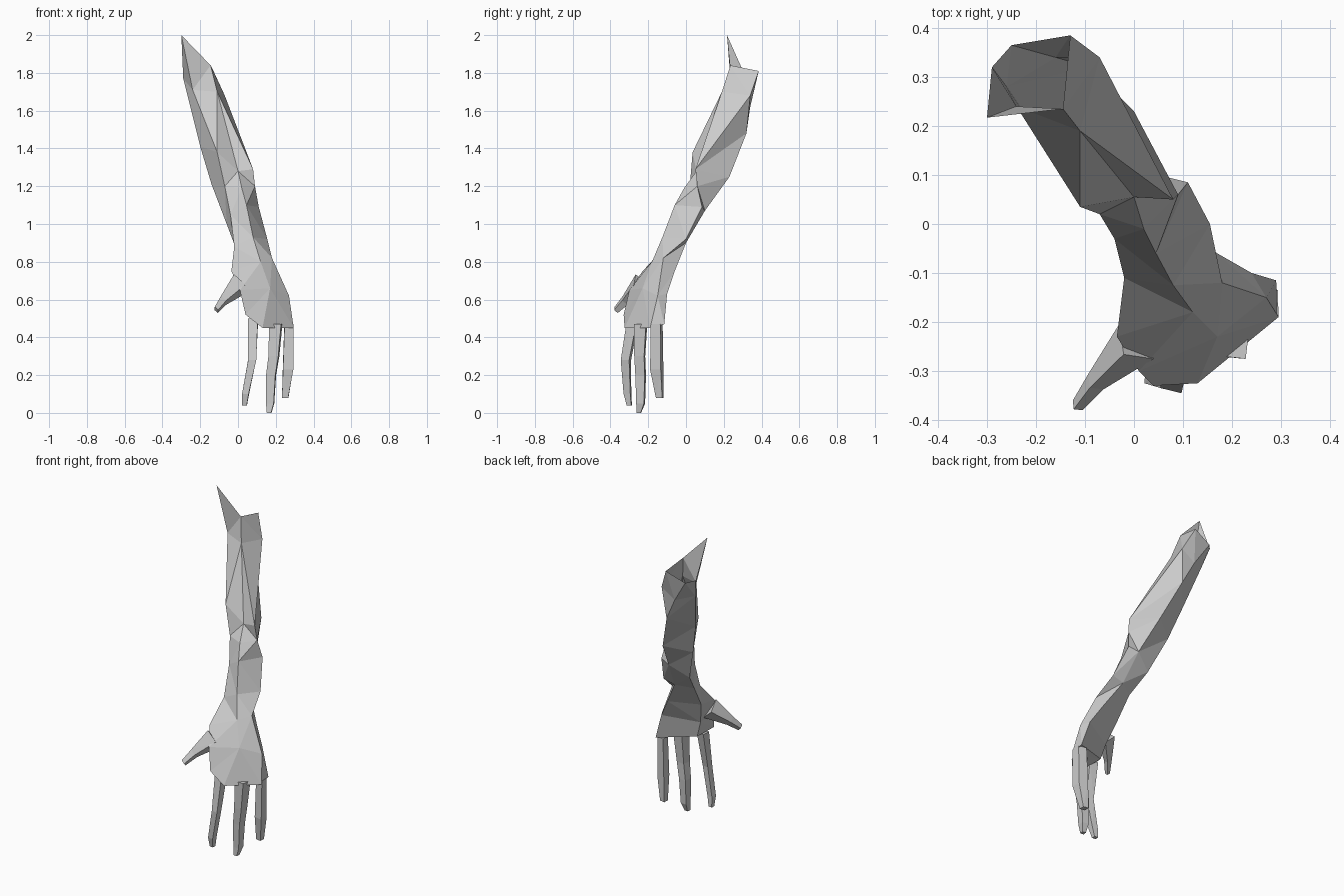
import bpy, bmesh
from mathutils import Vector

skin = bpy.data.materials.new("light_grey")
skin.diffuse_color = (0.6, 0.6, 0.6, 1)


def loft(name, rings, cap_start=False, cap_end=False):
    """Bridge rings of equal size into a flat-faced triangulated skin."""
    bm = bmesh.new()
    loops = [[bm.verts.new(p) for p in ring] for ring in rings]
    n = len(loops[0])
    for a, b in zip(loops, loops[1:]):
        for i in range(n):
            j = (i + 1) % n
            bm.faces.new((a[i], a[j], b[j], b[i]))
    if cap_start:
        bm.faces.new(loops[0])
    if cap_end:
        bm.faces.new(loops[-1])
    bmesh.ops.triangulate(bm, faces=bm.faces[:], quad_method='SHORT_EDGE')
    bmesh.ops.recalc_face_normals(bm, faces=bm.faces[:])
    mesh = bpy.data.meshes.new(name)
    bm.to_mesh(mesh)
    bm.free()
    mesh.materials.append(skin)
    obj = bpy.data.objects.new(name, mesh)
    bpy.context.collection.objects.link(obj)
    return obj


def digit(name, joints, wide, deep):
    """Four-sided finger: joints are (x, y, z, half width, half depth)."""
    w, d = Vector(wide).normalized(), Vector(deep).normalized()
    rings = []
    for x, y, z, hw, hd in joints:
        c = Vector((x, y, z))
        rings.append([c + w * hw, c + d * hd, c - w * hw, c - d * hd])
    return loft(name, rings, True, True)


# Cross-sections, each ordered front, right, back, left, front-left
elbow = [(0.045, -0.06, 1.10), (0.11, 0.085, 1.09), (0.05, 0.10, 1.07),
         (-0.06, 0.05, 1.00), (-0.04, -0.03, 1.05)]
wrist = [(0.08, -0.125, 0.93), (0.155, 0.0, 0.92), (0.08, 0.0, 0.90),
         (-0.015, -0.06, 0.88), (-0.02, -0.11, 0.88)]

# Arm, open at the shoulder with a pointed flap
loft("arm", [
    [(-0.145, 0.235, 1.84), (-0.13, 0.385, 1.81), (-0.25, 0.365, 1.76),
     (-0.29, 0.32, 1.77), (-0.30, 0.217, 2.0)],
    [(-0.11, 0.19, 1.70), (-0.07, 0.34, 1.68), (-0.16, 0.34, 1.62),
     (-0.26, 0.28, 1.65), (-0.24, 0.24, 1.71)],
    [(0.0, 0.055, 1.28), (0.08, 0.05, 1.29), (-0.09, 0.32, 1.48),
     (-0.20, 0.19, 1.41), (-0.11, 0.035, 1.38)],
    [(0.02, -0.01, 1.19), (0.09, 0.06, 1.20), (0.0, 0.23, 1.25),
     (-0.14, 0.13, 1.21), (-0.07, 0.02, 1.20)],
    elbow, wrist])

# Hand, from the wrist to the knuckles
loft("hand", [
    wrist,
    [(0.12, -0.18, 0.80), (0.18, -0.12, 0.82), (0.17, -0.06, 0.75),
     (0.0, -0.15, 0.74), (-0.035, -0.23, 0.75)],
    [(0.17, -0.23, 0.66), (0.27, -0.15, 0.62), (0.24, -0.10, 0.63),
     (0.04, -0.20, 0.60), (0.01, -0.30, 0.65)],
    [(0.13, -0.325, 0.45), (0.295, -0.19, 0.45), (0.29, -0.115, 0.47),
     (0.07, -0.21, 0.50), (0.04, -0.33, 0.52)]], cap_end=True)

# Three fingers
across, through = (0.78, 0.62, 0), (0.62, -0.78, 0)
digit("index_finger", [(0.08, -0.28, 0.50, 0.035, 0.04), (0.075, -0.318, 0.28, 0.027, 0.035),
                       (0.04, -0.31, 0.10, 0.024, 0.026), (0.035, -0.30, 0.04, 0.016, 0.018)],
      across, through)
digit("middle_finger", [(0.20, -0.24, 0.47, 0.045, 0.045), (0.19, -0.245, 0.30, 0.037, 0.037),
                        (0.175, -0.24, 0.20, 0.034, 0.036), (0.17, -0.24, 0.05, 0.028, 0.03),
                        (0.165, -0.25, 0.0, 0.016, 0.016)],
      across, through)
digit("little_finger", [(0.27, -0.155, 0.47, 0.03, 0.04), (0.265, -0.155, 0.23, 0.034, 0.045),
                        (0.25, -0.14, 0.08, 0.022, 0.025)],
      across, through)

# Thumb, tapering out of the side of the palm
digit("thumb", [(0.005, -0.24, 0.68, 0.065, 0.05), (-0.078, -0.322, 0.595, 0.03, 0.022),
                (-0.115, -0.37, 0.545, 0.02, 0.014)],
      (-0.4, -0.4, 0.82), (0.7, -0.7, 0))
